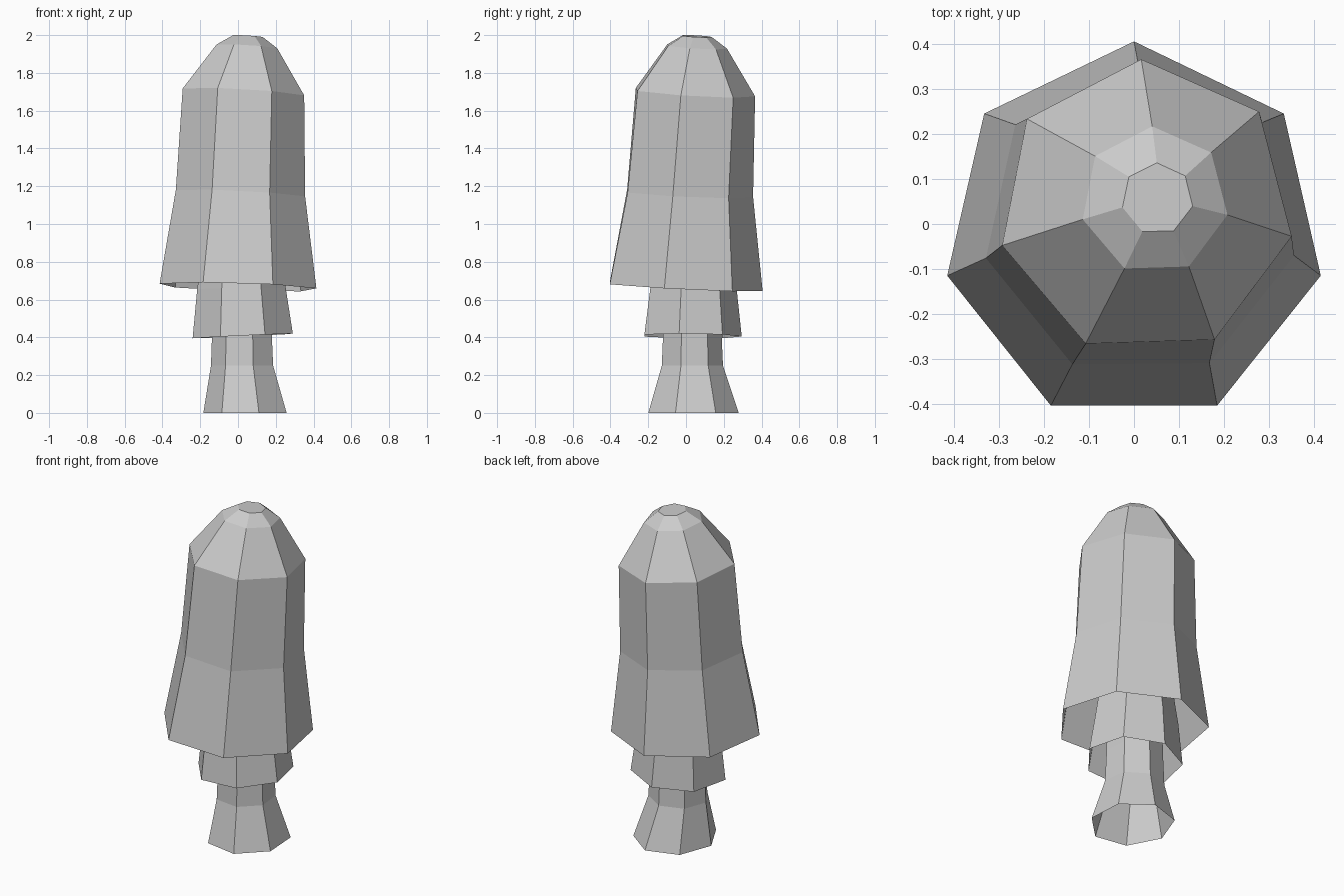
import bpy, bmesh
from math import sin, cos, radians, pi

SIDES = 7

def shell(name, rings, close_top=True):
    """Loft seven-sided rings: (cx, cy, z, rx, ry, phase_deg, tilt_x, tilt_y)."""
    bm = bmesh.new()
    loops = []
    for cx, cy, z, rx, ry, ph, tx, ty in rings:
        loop = []
        for i in range(SIDES):
            a = radians(ph) + 2 * pi * i / SIDES
            dx, dy = rx * cos(a), ry * sin(a)
            loop.append(bm.verts.new((cx + dx, cy + dy, z + tx * dx + ty * dy)))
        loops.append(loop)
    for lo, hi in zip(loops, loops[1:]):
        for i in range(SIDES):
            j = (i + 1) % SIDES
            bm.faces.new((lo[i], lo[j], hi[j], hi[i]))
    if close_top:
        bm.faces.new(loops[-1])
    me = bpy.data.meshes.new(name)
    bm.to_mesh(me)
    bm.free()
    ob = bpy.data.objects.new(name, me)
    bpy.context.collection.objects.link(ob)
    return ob

# Flared stem, open at the foot
shell("stem", [
    (0.045, 0.036, 0.00, 0.229, 0.246, 81, 0, 0),
    (0.026, 0.030, 0.25, 0.170, 0.167, 83, 0, 0),
    (0.025, 0.030, 0.45, 0.162, 0.158, 83, 0, 0),
    (0.025, 0.030, 0.95, 0.150, 0.150, 83, 0, 0),
])

# Skirt around the stem, open below
shell("stem_skirt", [
    (0.025, 0.024, 0.407, 0.272, 0.271, 90, 0.047, -0.01),
    (0.018, 0.028, 0.66, 0.240, 0.240, 90, 0.02, -0.01),
    (0.018, 0.028, 0.90, 0.205, 0.205, 90, 0, 0),
])

# Tall hollow cap, slightly leaning
shell("cap", [
    (0.000, -0.020, 0.667, 0.4256, 0.4256, 90, -0.03, -0.05),
    (0.0125, 0.005, 1.160, 0.351, 0.350, 90.5, -0.05, -0.045),
    (0.0265, 0.036, 1.695, 0.330, 0.330, 91.8, -0.055, -0.06),
    (0.0457, 0.052, 1.938, 0.165, 0.165, 91.8, -0.06, -0.06),
    (0.052, 0.056, 1.994, 0.080, 0.080, 91, -0.06, -0.05),
])
